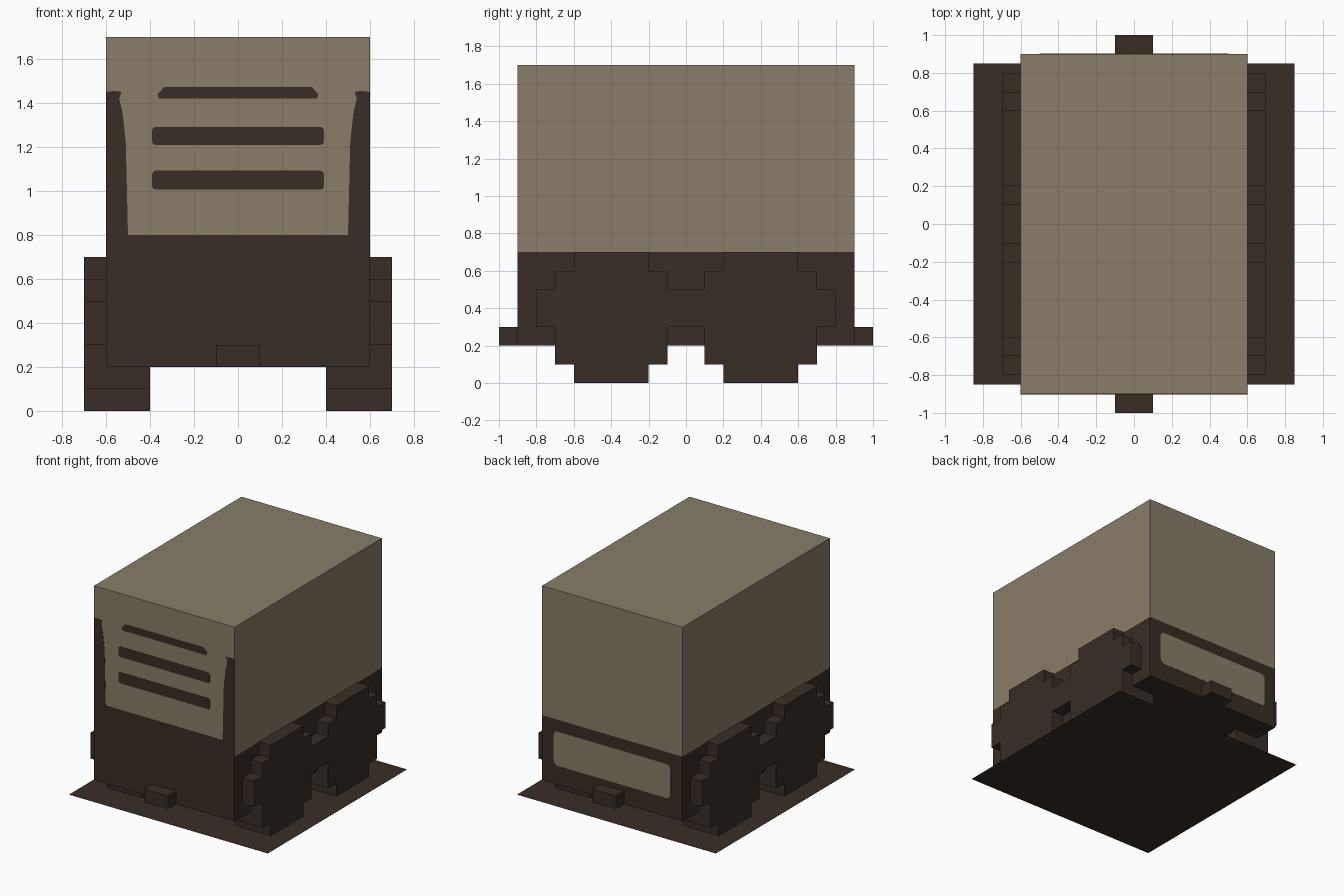
import bpy, bmesh, math
from mathutils import Vector

if "Cube" in bpy.data.objects:
    bpy.data.objects.remove(bpy.data.objects["Cube"])


def material(name, rgb):
    m = bpy.data.materials.new(name)
    m.diffuse_color = (*rgb, 1)
    m.use_nodes = True
    m.node_tree.nodes["Principled BSDF"].inputs["Base Color"].default_value = m.diffuse_color
    return m


TAN = material("tan paint", (0.250, 0.207, 0.138))
DARK = material("dark brown", (0.040, 0.027, 0.018))


def finish(name, bm, *mats):
    bmesh.ops.recalc_face_normals(bm, faces=bm.faces)
    me = bpy.data.meshes.new(name)
    bm.to_mesh(me)
    bm.free()
    for m in mats:
        me.materials.append(m)
    ob = bpy.data.objects.new(name, me)
    bpy.context.collection.objects.link(ob)
    return ob


def box(name, lo, hi, mat):
    bm = bmesh.new()
    bmesh.ops.create_cube(bm, size=1)
    for v in bm.verts:
        v.co = Vector([lo[i] + (v.co[i] + 0.5) * (hi[i] - lo[i]) for i in range(3)])
    return finish(name, bm, mat)


def prism(name, points, offset, mat):
    """Extrude a closed 3D outline by an offset."""
    bm = bmesh.new()
    face = bm.faces.new([bm.verts.new(p) for p in points])
    new = bmesh.ops.extrude_face_region(bm, geom=[face])["geom"]
    bmesh.ops.translate(bm, vec=offset,
                        verts=[g for g in new if isinstance(g, bmesh.types.BMVert)])
    return finish(name, bm, mat)


def plate(name, xz, side, mat):
    """Thin painted plate on the front (-1) or back (+1) wall."""
    prism(name, [(x, side * 0.9, z) for x, z in xz], (0, side * 0.002, 0), mat)


def rounded(x, z0, z1, r):
    pts = []
    for cx, cz, a0 in ((x - r, z1 - r, 0), (r - x, z1 - r, 90),
                       (r - x, z0 + r, 180), (x - r, z0 + r, 270)):
        for k in range(4):
            a = math.radians(a0 + 30 * k)
            pts.append((cx + r * math.cos(a), cz + r * math.sin(a)))
    return pts


# Body: tan above the waistline, dark below
bm = bmesh.new()
bmesh.ops.create_cube(bm, size=1)
for v in bm.verts:
    v.co = (v.co.x * 1.2, v.co.y * 1.8, 0.95 + v.co.z * 1.5)
bmesh.ops.bisect_plane(bm, geom=bm.verts[:] + bm.edges[:] + bm.faces[:],
                       plane_co=(0, 0, 0.7), plane_no=(0, 0, 1))
for f in bm.faces:
    f.material_index = 1 if f.calc_center_median().z < 0.7 else 0
finish("body", bm, TAN, DARK)

# Front: dark apron with two upright corner pillars
apron = [(0.6, 0.7), (0.6, 1.45), (0.56, 1.455), (0.53, 1.45), (0.54, 1.42),
         (0.525, 1.36), (0.51, 1.22), (0.5, 0.8)]
plate("front_apron", apron + [(-x, z) for x, z in reversed(apron)], -1, DARK)

# Front louvres
for i, (x, z0, z1) in enumerate(((0.39, 1.007, 1.092), (0.39, 1.21, 1.29))):
    plate(f"front_louvre_{i + 1}", rounded(x, z0, z1, 0.015), -1, DARK)
plate("front_louvre_3", [(-0.36, 1.42), (0.36, 1.42), (0.365, 1.44), (0.335, 1.473),
                         (-0.335, 1.473), (-0.365, 1.44)], -1, DARK)

# Back: tan panel in the dark band
plate("back_panel", rounded(0.5, 0.345, 0.61, 0.035), 1, TAN)

# Stepped wheel pairs, one silhouette per side
quarter = [(0.0, 0.5), (0.1, 0.5), (0.1, 0.6), (0.2, 0.6), (0.2, 0.7), (0.6, 0.7),
           (0.6, 0.6), (0.7, 0.6), (0.7, 0.5), (0.8, 0.5), (0.8, 0.3), (0.7, 0.3),
           (0.7, 0.1), (0.6, 0.1), (0.6, 0.0), (0.2, 0.0), (0.2, 0.1), (0.1, 0.1),
           (0.1, 0.3), (0.0, 0.3)]
outline = quarter[1:-1] + [(-y, z) for y, z in reversed(quarter[1:-1])]
for side, label in ((-1, "left"), (1, "right")):
    prism(f"{label}_wheels", [(side * 0.4, y, z) for y, z in outline],
          (side * 0.3, 0, 0), DARK)

# Couplers at both ends
box("front_coupler", (-0.1, -1.0, 0.2), (0.1, -0.9, 0.3), DARK)
box("back_coupler", (-0.1, 0.9, 0.2), (0.1, 1.0, 0.3), DARK)

# Flat base sheet under the wheels
bm = bmesh.new()
bmesh.ops.create_grid(bm, x_segments=1, y_segments=1, size=0.85)
finish("base_sheet", bm, DARK)
